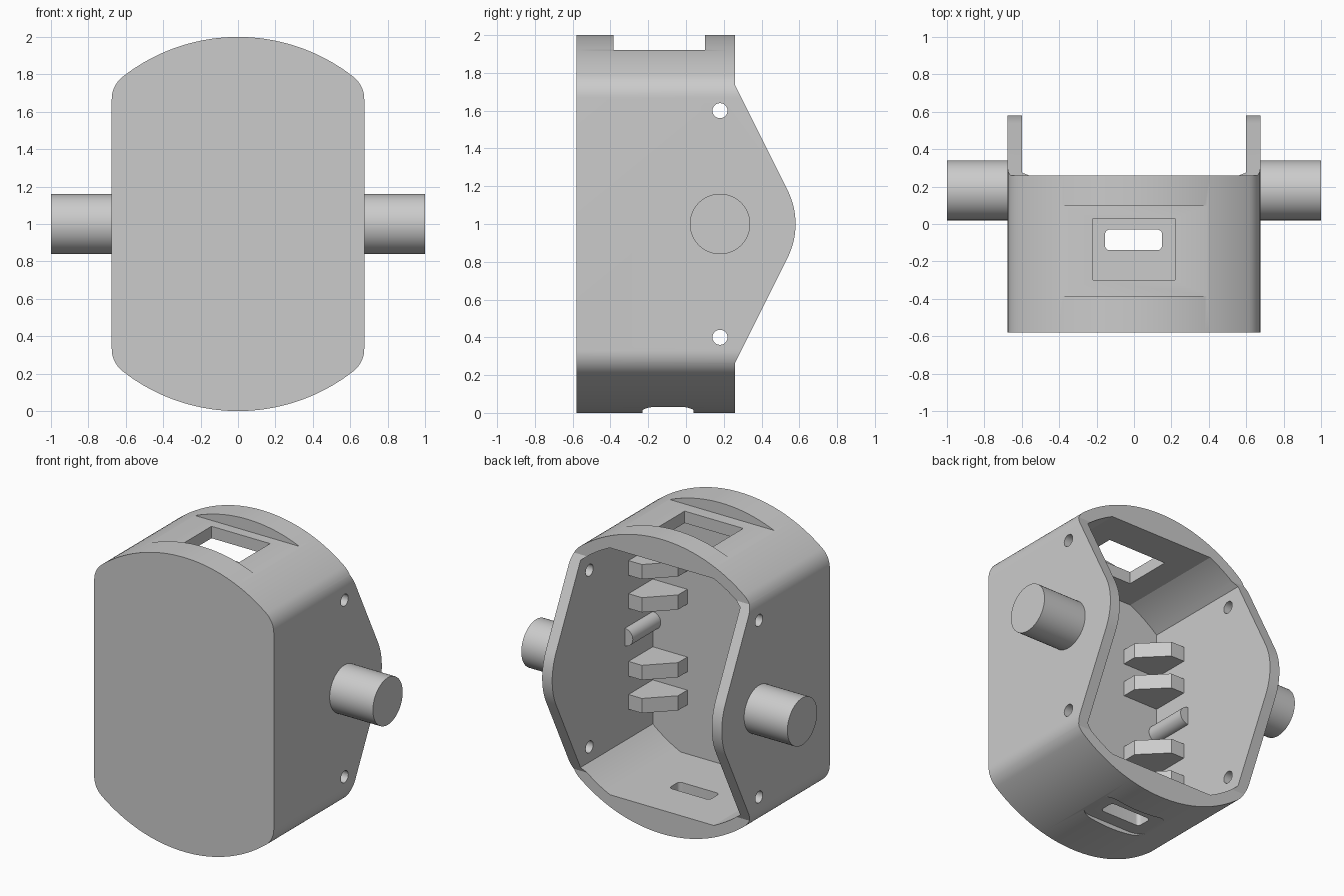
import bpy, bmesh, math

cube = bpy.data.objects.get("Cube")
if cube:
    bpy.data.objects.remove(cube, do_unlink=True)

grey = bpy.data.materials.new("plain grey")
grey.use_nodes = True
grey.diffuse_color = (0.6, 0.6, 0.6, 1)
grey.node_tree.nodes["Principled BSDF"].inputs["Base Color"].default_value = (0.6, 0.6, 0.6, 1)


def arc(cx, cy, r, a0, a1, n):
    """Points on an arc, angles in radians."""
    return [(cx + r * math.cos(a0 + (a1 - a0) * i / n),
             cy + r * math.sin(a0 + (a1 - a0) * i / n)) for i in range(n + 1)]


def prism(name, pts, axis, lo, hi):
    """Extrude a 2D outline along an axis from lo to hi."""
    place = {"x": lambda p, t: (t, p[0], p[1]),
             "y": lambda p, t: (p[0], t, p[1]),
             "z": lambda p, t: (p[0], p[1], t)}[axis]
    bm = bmesh.new()
    ends = [[bm.verts.new(place(p, t)) for p in pts] for t in (lo, hi)]
    for ring in ends:
        bm.faces.new(ring)
    n = len(pts)
    for i in range(n):
        j = (i + 1) % n
        bm.faces.new((ends[0][i], ends[0][j], ends[1][j], ends[1][i]))
    bmesh.ops.recalc_face_normals(bm, faces=bm.faces)
    mesh = bpy.data.meshes.new(name)
    bm.to_mesh(mesh)
    bm.free()
    mesh.materials.append(grey)
    ob = bpy.data.objects.new(name, mesh)
    bpy.context.collection.objects.link(ob)
    return ob


def rect(x0, x1, y0, y1, r=0):
    """Rectangle outline with optional rounded corners."""
    if not r:
        return [(x0, y0), (x1, y0), (x1, y1), (x0, y1)]
    q = math.pi / 2
    corners = [(x1 - r, y1 - r), (x0 + r, y1 - r), (x0 + r, y0 + r), (x1 - r, y0 + r)]
    return [p for k, c in enumerate(corners) for p in arc(*c, r, k * q, k * q + q, 8)]


def activate(ob):
    bpy.ops.object.select_all(action="DESELECT")
    ob.select_set(True)
    bpy.context.view_layer.objects.active = ob


def cut(ob, tool, operation="DIFFERENCE"):
    """Apply a boolean and throw the cutter away."""
    mod = ob.modifiers.new("cut", "BOOLEAN")
    mod.operation, mod.solver, mod.object = operation, "EXACT", tool
    activate(ob)
    bpy.ops.object.modifier_apply(modifier=mod.name)
    bpy.data.objects.remove(tool, do_unlink=True)


def smooth(ob):
    activate(ob)
    bpy.ops.object.shade_smooth_by_angle(angle=math.radians(25))


def both_ends(half):
    """Complete an upper outline with its copy turned half a turn about z = 1."""
    return half + [(-x, 2 - z) for x, z in half]


# Housing outline: round ends, straight sides, filleted shoulders
HALF, FILLET = 0.675, 0.15
cx = HALF - FILLET
cz = math.sqrt((1 - FILLET) ** 2 - cx ** 2)
a = math.atan2(cz, cx)
outline = (arc(cx, 1 + cz, FILLET, 0, a, 10)
           + arc(0, 1, 1, a, math.pi - a, 48)[1:-1]
           + arc(-cx, 1 + cz, FILLET, math.pi - a, math.pi, 10))
housing = prism("housing", both_ends(outline), "y", -0.58, 0.7)

# Side profile: pointed ears with round tips around the pins
PIN_Y, EAR = 0.18, 0.4
tilt = math.atan2(1, 2)
edge = 1.735
profile = ([(-0.8, -0.2), (0.26, -0.2), (0.26, 2 - edge)]
           + arc(PIN_Y, 1, EAR, -tilt, tilt, 16)
           + [(0.26, edge), (0.26, 2.2), (-0.8, 2.2)])
cut(housing, prism("profile_cutter", profile, "x", -1.2, 1.2), "INTERSECT")

# Cavity: curved shoulders with a flat ceiling and floor, open at the back
INNER, R = 0.6, 0.925
b, c = math.acos(INNER / R), math.acos(0.39 / R)
cavity = arc(0, 1, R, b, c, 10) + arc(0, 1, R, math.pi - c, math.pi - b, 10)
cut(housing, prism("cavity_cutter", both_ends(cavity), "y", -0.5, 1))

# Top recess and window, bottom recess and slot
for pts, lo, hi in ((rect(-0.5, 0.5, -0.385, 0.1), 1.92, 2.2),
                    (rect(-0.22, 0.22, -0.3, 0.03), 1.7, 2.2),
                    (rect(-0.26, 0.26, -0.23, 0.04, 0.1), -0.2, 0.03),
                    (rect(-0.155, 0.15, -0.14, -0.03, 0.025), -0.2, 0.3)):
    cut(housing, prism("opening_cutter", pts, "z", lo, hi))

# Screw holes through both side walls
for z in (0.4, 1.6):
    hole = arc(PIN_Y, z, 0.04, 0, 2 * math.pi, 24)[:-1]
    cut(housing, prism("hole_cutter", hole, "x", -1.2, 1.2))
smooth(housing)

for side, s in (("left", 1), ("right", -1)):
    # Pivot pin
    circle = arc(PIN_Y, 1, 0.16, 0, 2 * math.pi, 48)[:-1]
    smooth(prism(side + "_pin", circle, "x", s * 0.66, s))

    # Half-round rib on the inner side wall
    rib = [(s * x, z) for x, z in arc(INNER, 1, 0.06, math.pi / 2, 1.5 * math.pi, 16)]
    rib += [(s * 0.62, 0.94), (s * 0.62, 1.06)]
    smooth(prism(side + "_rib", rib, "y", -0.52, -0.2))

    # Corner gussets
    gusset = [(s * x, y) for x, y in ((0.62, -0.52), (0.62, -0.24), (0.5, -0.24),
                                      (0.34, -0.4), (0.34, -0.52))]
    for i, dz in enumerate((-0.455, -0.23, 0.23, 0.455)):
        prism(f"{side}_gusset_{i + 1}", gusset, "z", 0.95 + dz, 1.05 + dz)
